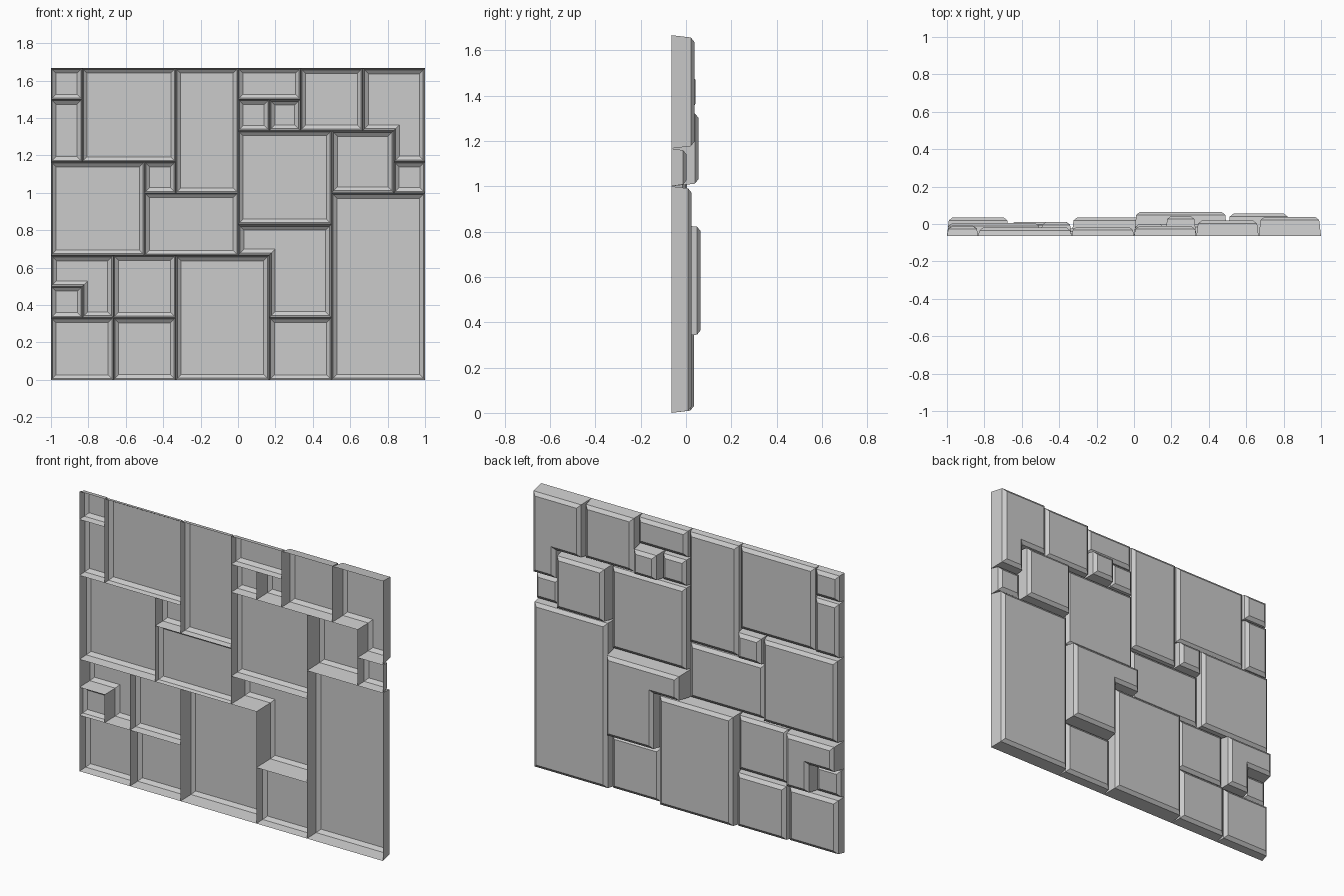
import bpy
from mathutils import Vector

if "Cube" in bpy.data.objects:
    bpy.data.objects.remove(bpy.data.objects["Cube"])

U = 1 / 6          # layout grid unit
BACK = -0.065      # open back plane of the panel


def rect(x0, z0, x1, z1):
    return [(x0, z0), (x1, z0), (x1, z1), (x0, z1)]


def inset(pts, d):
    """Mitred inset of a counter-clockwise right-angled outline."""
    out = []
    for i, p in enumerate(pts):
        a = (p - pts[i - 1]).normalized()
        b = (pts[(i + 1) % len(pts)] - p).normalized()
        out.append(p + d * (Vector((-a.y, a.x)) + Vector((-b.y, b.x))))
    return out


def block(name, outline, face_y, chamfer=0.02):
    """Open-backed shell: tapered wall, chamfer, flat face towards +y."""
    pts = [Vector((-1 + x * U, z * U)) for x, z in outline]
    shoulder = face_y - chamfer * 0.8
    taper = 0.004 + 0.07 * (shoulder - BACK)
    rings = [(0, BACK), (taper, shoulder), (taper + chamfer, face_y)]
    n = len(pts)
    verts = [(p.x, y, p.y) for d, y in rings for p in inset(pts, d)]
    faces = [tuple(reversed(range(2 * n, 3 * n)))]
    for r in range(2):
        for i in range(n):
            j = (i + 1) % n
            faces.append((r * n + i, (r + 1) * n + i, (r + 1) * n + j, r * n + j))
    mesh = bpy.data.meshes.new(name)
    mesh.from_pydata(verts, [], faces)
    bpy.context.collection.objects.link(bpy.data.objects.new(name, mesh))


# Rectangular stones: x0, z0, x1, z1 in grid units, face depth
stones = [
    # bottom courses
    (0, 0, 2, 2, 0.0), (2, 0, 4, 2, 0.012), (4, 0, 7, 4, 0.035),
    (7, 0, 9, 2, 0.0), (9, 0, 12, 6, 0.025), (0, 2, 1, 3, -0.025),
    (2, 2, 4, 4, -0.005),
    # middle courses
    (0, 4, 3, 7, 0.005), (3, 4, 6, 6, -0.025), (3, 6, 4, 7, 0.01),
    (6, 5, 9, 8, 0.0), (9, 6, 11, 8, 0.055), (11, 6, 12, 7, 0.003),
    # top courses
    (4, 6, 6, 10, -0.015), (8, 8, 10, 10, 0.018), (6, 9, 8, 10, -0.012),
    (6, 8, 7, 9, 0.0), (7, 8, 8, 9, 0.042), (1, 7, 4, 10, -0.02),
    (0, 9, 1, 10, -0.012), (0, 7, 1, 9, -0.008),
]
for k, (x0, z0, x1, z1, y) in enumerate(stones):
    block(f"stone_{k + 1:02d}", rect(x0, z0, x1, z1), y)

# L-shaped stones
block("corner_stone_low", [(1, 2), (2, 2), (2, 4), (0, 4), (0, 3), (1, 3)], 0.035)
block("corner_stone_mid", [(7, 2), (9, 2), (9, 5), (6, 5), (6, 4), (7, 4)], 0.065)
block("corner_stone_high", [(11, 7), (12, 7), (12, 10), (10, 10), (10, 8), (11, 8)], 0.037)
